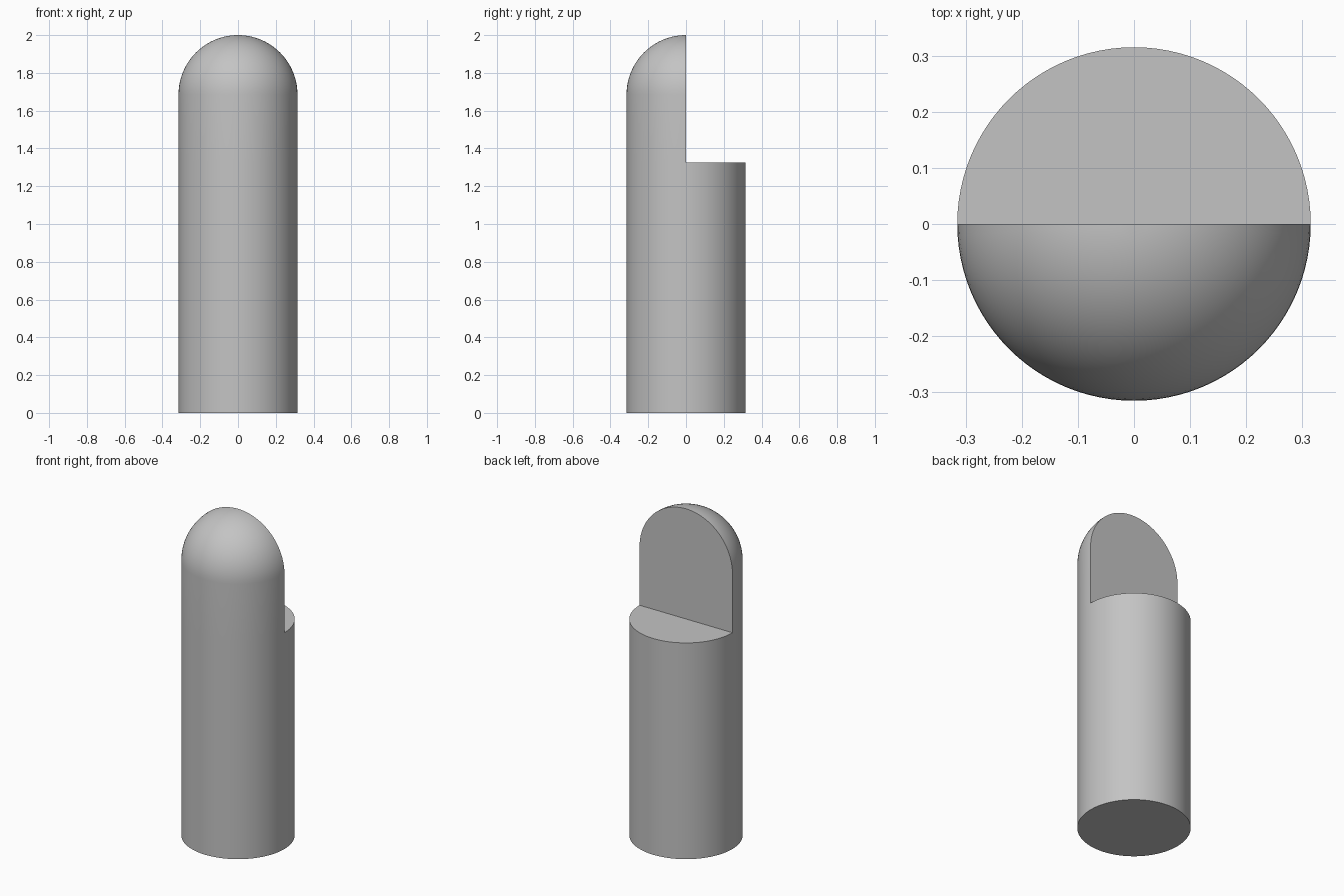
import bpy, bmesh, math
from mathutils import Vector

cube = bpy.data.objects.get("Cube")
if cube:
    bpy.data.objects.remove(cube, do_unlink=True)

RADIUS, HEIGHT, STEP = 0.315, 2.0, 1.325
SIDES, DOME_RINGS = 96, 20
EPS = 1e-4

grey = bpy.data.materials.new("plain grey")
grey.use_nodes = True
colour = (0.55, 0.55, 0.55, 1)
grey.diffuse_color = colour
grey.node_tree.nodes["Principled BSDF"].inputs["Base Color"].default_value = colour

# Profile of a round-topped post, with a ring at the step height
profile = [(0, 0), (RADIUS, 0), (RADIUS, STEP)]
for i in range(DOME_RINGS + 1):
    a = math.pi / 2 * i / DOME_RINGS
    profile.append((RADIUS * math.cos(a), HEIGHT - RADIUS + RADIUS * math.sin(a)))

bm = bmesh.new()
verts = [bm.verts.new((r, 0, z)) for r, z in profile]
edges = [bm.edges.new(pair) for pair in zip(verts, verts[1:])]
bmesh.ops.spin(bm, geom=verts + edges, cent=(0, 0, 0), axis=(0, 0, 1),
               angle=math.tau, steps=SIDES)
bmesh.ops.remove_doubles(bm, verts=bm.verts[:], dist=EPS)

# Cut away the back half above the step
cut = [f for f in bm.faces
       if f.calc_center_median().y > 0 and f.calc_center_median().z > STEP]
bmesh.ops.delete(bm, geom=cut, context='FACES')

# Close the cut with an upright wall and a level half-disc, sharing one edge
corners = [min(bm.verts, key=lambda v: (v.co - Vector((x, 0, STEP))).length)
           for x in (-RADIUS, RADIUS)]
rim = [e for e in bm.edges if e.is_boundary]
shared = bm.edges.new(corners)
wall = [e for e in rim if all(abs(v.co.y) < EPS for v in e.verts)]
ledge = [e for e in rim if e not in wall]
for outline in (wall, ledge):
    bmesh.ops.edgenet_fill(bm, edges=outline + [shared])
bmesh.ops.recalc_face_normals(bm, faces=bm.faces[:])

mesh = bpy.data.meshes.new("stepped_post")
bm.to_mesh(mesh)
bm.free()
mesh.materials.append(grey)
post = bpy.data.objects.new("stepped_post", mesh)
bpy.context.collection.objects.link(post)

bpy.ops.object.select_all(action='DESELECT')
post.select_set(True)
bpy.context.view_layer.objects.active = post
bpy.ops.object.shade_smooth_by_angle(angle=math.radians(30))
